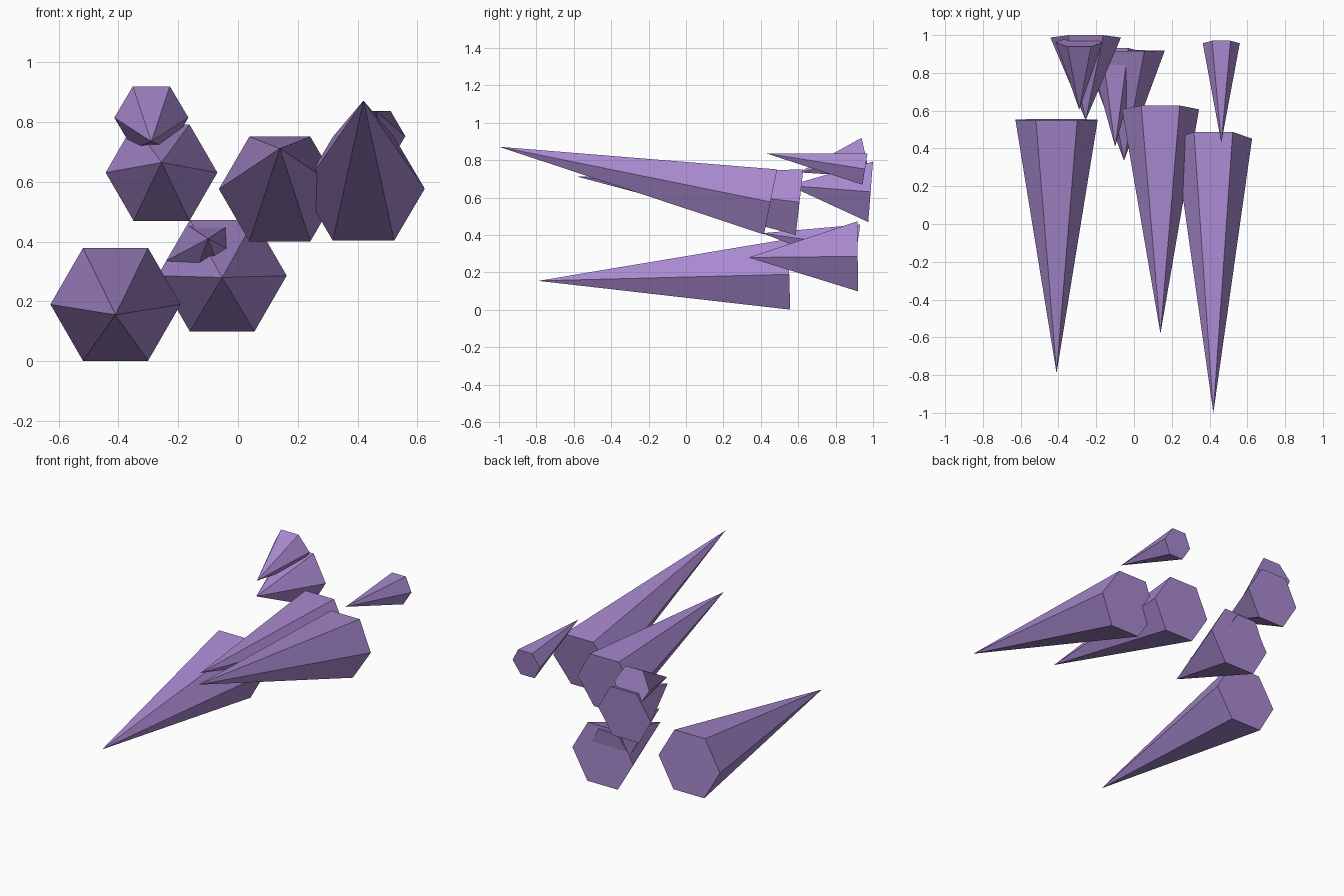
import bpy
import bmesh
from math import cos, sin, tau
from mathutils import Vector

cube = bpy.data.objects.get("Cube")
if cube:
    bpy.data.objects.remove(cube, do_unlink=True)

# One flat violet for every spike
violet = bpy.data.materials.new("violet_crystal")
violet.use_nodes = True
colour = (0.39, 0.25, 0.62, 1.0)
violet.diffuse_color = colour
violet.node_tree.nodes["Principled BSDF"].inputs["Base Color"].default_value = colour

SIDES = 6


def spike(name, x, tip, base, radius):
    """Six-sided spike; tip and base centre are (y, z), base square to the axis."""
    tip_point = Vector((x, *tip))
    centre = Vector((x, *base))
    axis = (centre - tip_point).normalized()
    side = Vector((1, 0, 0))
    up = side.cross(axis)
    bm = bmesh.new()
    apex = bm.verts.new(tip_point)
    ring = []
    for i in range(SIDES):
        a = tau * i / SIDES
        ring.append(bm.verts.new(centre + radius * (side * cos(a) + up * sin(a))))
    bm.faces.new(ring)
    for i, vert in enumerate(ring):
        bm.faces.new((apex, vert, ring[(i + 1) % SIDES]))
    bmesh.ops.recalc_face_normals(bm, faces=bm.faces)
    mesh = bpy.data.meshes.new(name)
    bm.to_mesh(mesh)
    bm.free()
    mesh.materials.append(violet)
    bpy.context.collection.objects.link(bpy.data.objects.new(name, mesh))


# Long front spikes
spike("low_right_spike", -0.41, (-0.79, 0.155), (0.552, 0.19), 0.218)
spike("middle_spike", 0.14, (-0.58, 0.712), (0.607, 0.576), 0.204)
spike("high_left_spike", 0.42, (-1.0, 0.872), (0.452, 0.577), 0.205)

# Short rear spikes
spike("low_centre_spike", -0.053, (0.335, 0.28), (0.918, 0.286), 0.216)
spike("embedded_spike", -0.10, (0.41, 0.41), (0.914, 0.336), 0.14)
spike("upper_right_spike", -0.256, (0.55, 0.665), (0.987, 0.631), 0.187)
spike("top_right_spike", -0.29, (0.605, 0.735), (0.962, 0.815), 0.124)
spike("small_left_spike", 0.462, (0.43, 0.836), (0.957, 0.753), 0.098)
